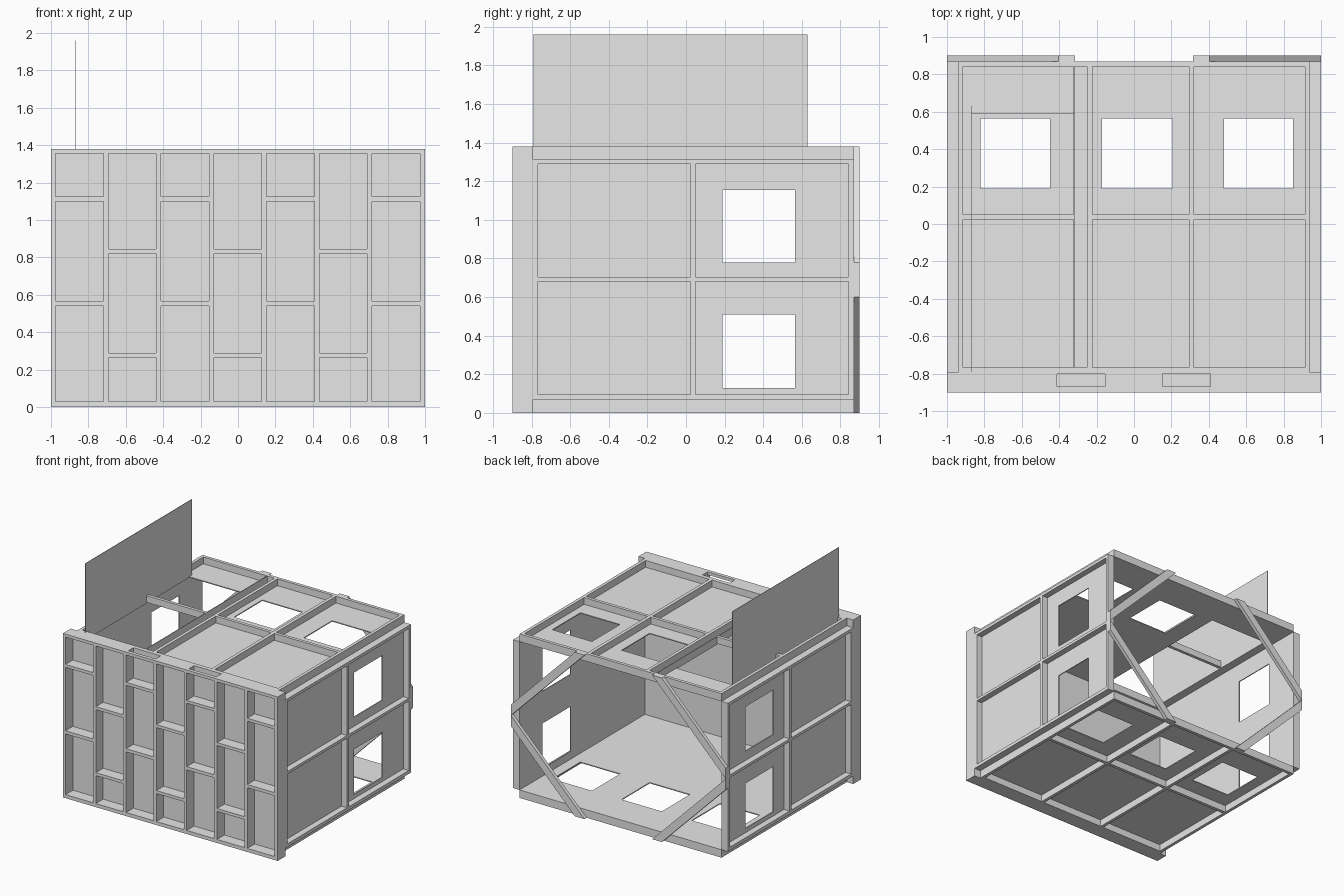
import bpy, bmesh
from mathutils import Vector

if "Cube" in bpy.data.objects:
    bpy.data.objects.remove(bpy.data.objects["Cube"], do_unlink=True)

# Single painted-steel colour
GREY = (0.8, 0.8, 0.8, 1.0)
steel = bpy.data.materials.new("light_grey_steel")
steel.use_nodes = True
steel.diffuse_color = GREY
steel.node_tree.nodes["Principled BSDF"].inputs["Base Color"].default_value = GREY


def extrude_to_object(bm, name, offset):
    """Thicken the flat faces in bm by offset and make an object."""
    geom = bmesh.ops.extrude_face_region(bm, geom=bm.faces[:], use_keep_orig=True)["geom"]
    bmesh.ops.translate(bm, vec=offset, verts=[g for g in geom if isinstance(g, bmesh.types.BMVert)])
    bmesh.ops.recalc_face_normals(bm, faces=bm.faces[:])
    mesh = bpy.data.meshes.new(name)
    bm.to_mesh(mesh)
    bm.free()
    mesh.materials.append(steel)
    obj = bpy.data.objects.new(name, mesh)
    bpy.context.collection.objects.link(obj)
    return obj


def plate(name, outline, holes, d0, d1, axis):
    """Rectangular plate with rectangular holes; axis is its thin direction."""
    rects = [outline] + holes
    us = sorted({u for r in rects for u in r[:2]})
    vs = sorted({v for r in rects for v in r[2:]})

    def place(u, v, d):
        return Vector({"x": (d, u, v), "y": (u, d, v), "z": (u, v, d)}[axis])

    bm = bmesh.new()
    grid = {(u, v): bm.verts.new(place(u, v, d0)) for u in us for v in vs}
    for a, b in zip(us, us[1:]):
        for c, d in zip(vs, vs[1:]):
            mu, mv = (a + b) / 2, (c + d) / 2
            if not any(h[0] < mu < h[1] and h[2] < mv < h[3] for h in holes):
                bm.faces.new([grid[p] for p in ((a, c), (b, c), (b, d), (a, d))])
    bmesh.ops.delete(bm, geom=[v for v in bm.verts if not v.link_faces], context="VERTS")
    return extrude_to_object(bm, name, place(0, 0, d1 - d0))


def bays(columns, rows):
    return [c + r for c in columns for r in rows]


# Shared measures
TOP, SKIN = 1.38, 0.008
IN_X, LOW, HIGH = 0.94, 0.067, 1.315
FRONT, BACK = -0.795, 0.87
DEPTH_BAYS = [(-0.767, 0.023), (0.05, 0.843)]
WINDOW_Y = (0.19, 0.565)

# Side walls: inner sheet with two windows, outer ribs
side = (FRONT, BACK, LOW, HIGH)
side_windows = [WINDOW_Y + z for z in ((0.13, 0.51), (0.78, 1.155))]
side_bays = bays(DEPTH_BAYS, [(0.095, 0.68), (0.703, 1.29)])
for label, s in (("left", 1), ("right", -1)):
    plate(label + "_wall_sheet", side, side_windows, s * IN_X, s * (IN_X + SKIN), "x")
    plate(label + "_wall_ribs", side, side_bays, s * (IN_X + SKIN), s, "x")

# Floor: sheet with three openings, ribs underneath
deck = (-IN_X, IN_X, FRONT, BACK)
WINDOW_X = [(-0.82, -0.45), (-0.17, 0.205), (0.48, 0.85)]
deck_windows = [x + WINDOW_Y for x in WINDOW_X]
floor_columns = [(-0.913, -0.322), (-0.295, 0.295), (0.322, 0.913)]
plate("floor_sheet", deck, deck_windows, LOW - SKIN, LOW, "z")
plate("floor_ribs", deck, bays(floor_columns, DEPTH_BAYS), 0, LOW - SKIN, "z")

# Roof: two openings and a large hatch, ribs on top
hatch = (-0.87, -0.323, DEPTH_BAYS[0][0], 0.59)
roof_columns = [(-0.913, -0.323), (-0.223, 0.293), (0.322, 0.913)]
channel = (-0.317, -0.25, DEPTH_BAYS[0][0], DEPTH_BAYS[1][1])
plate("roof_sheet", deck, deck_windows[1:] + [hatch], HIGH, HIGH + SKIN, "z")
plate("roof_ribs", deck, bays(roof_columns, DEPTH_BAYS) + [channel], HIGH + SKIN, TOP, "z")
plate("hatch_lid", (-0.79, 0.63, HIGH, 1.96), [], -0.872, -0.868, "x")

# Front wall: sheet, staggered deep ribs, slotted top rail
RAIL = 1.355
pitch, width = 0.282, 0.255
columns = [(-0.975 + i * pitch, -0.975 + i * pitch + width) for i in range(7)]
even_rows = [(0.03, 0.54), (0.567, 1.1), (1.125, RAIL)]
odd_rows = [(0.03, 0.265), (0.29, 0.82), (0.845, RAIL)]
cells = bays(columns[::2], even_rows) + bays(columns[1::2], odd_rows)
face = FRONT - SKIN
plate("front_sheet", (-1, 1, 0, TOP), [], face, FRONT, "y")
plate("front_ribs", (-1, 1, 0, RAIL), cells, -0.9, face, "y")
slots = [columns[i] + (-0.87, face) for i in (2, 4)]
plate("front_top_rail", (-1, 1, -0.9, face), slots, RAIL, TOP, "z")

# Diagonal corner braces across the open back
brace = [(0.315, TOP), (0.405, TOP), (1, 0.78), (1, 0.69)]
for side_name, s in (("left", 1), ("right", -1)):
    for level in ("upper", "lower"):
        bm = bmesh.new()
        bm.faces.new([bm.verts.new((s * x, BACK, z if level == "upper" else TOP - z))
                      for x, z in brace])
        extrude_to_object(bm, f"{level}_{side_name}_brace", Vector((0, 0.9 - BACK, 0)))
